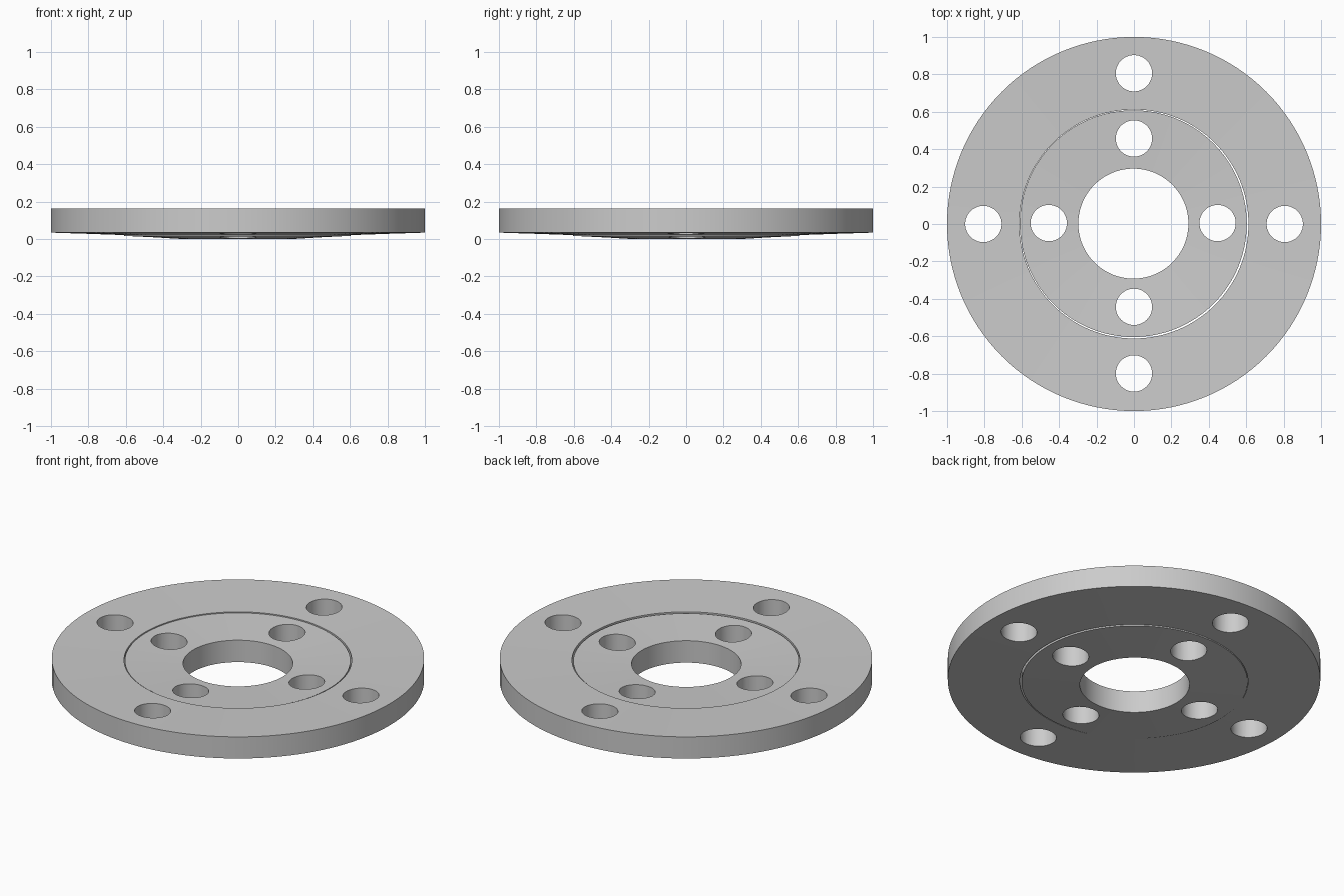
import bpy, bmesh, math
from mathutils import Matrix

if "Cube" in bpy.data.objects:
    bpy.data.objects.remove(bpy.data.objects["Cube"])

SEG = 128


def revolve(name, profile, offset=(0, 0)):
    """Closed ring from an (r, z) cross-section."""
    bm = bmesh.new()
    loops = []
    for i in range(SEG):
        a = 2 * math.pi * i / SEG
        loops.append([bm.verts.new((r * math.cos(a) + offset[0],
                                    r * math.sin(a) + offset[1], z)) for r, z in profile])
    n = len(profile)
    for i in range(SEG):
        a, b = loops[i], loops[(i + 1) % SEG]
        for j in range(n):
            k = (j + 1) % n
            bm.faces.new((a[j], b[j], b[k], a[k]))
    bmesh.ops.recalc_face_normals(bm, faces=bm.faces)
    me = bpy.data.meshes.new(name)
    bm.to_mesh(me)
    bm.free()
    ob = bpy.data.objects.new(name, me)
    bpy.context.collection.objects.link(ob)
    return ob


def drill(ob, centres, radius):
    """Cut vertical through-holes at the given centres."""
    bm = bmesh.new()
    for x, y in centres:
        bmesh.ops.create_cone(bm, cap_ends=True, segments=48, radius1=radius,
                              radius2=radius, depth=0.6,
                              matrix=Matrix.Translation((x, y, 0.08)))
    me = bpy.data.meshes.new("hole_cutter")
    bm.to_mesh(me)
    bm.free()
    cutter = bpy.data.objects.new("hole_cutter", me)
    cutter.hide_render = True
    bpy.context.collection.objects.link(cutter)
    mod = ob.modifiers.new("holes", 'BOOLEAN')
    mod.operation = 'DIFFERENCE'
    mod.solver = 'EXACT'
    mod.object = cutter
    bpy.ops.object.select_all(action='DESELECT')
    ob.select_set(True)
    bpy.context.view_layer.objects.active = ob
    bpy.ops.object.modifier_apply(modifier=mod.name)
    bpy.data.objects.remove(cutter)
    bpy.ops.object.shade_smooth_by_angle(angle=math.radians(30))


# Outer ring, faces dished slightly toward the middle
outer = revolve("outer_ring", [(1.0, 0.034), (1.0, 0.162), (0.612, 0.151), (0.612, 0.021)])
drill(outer, [(0.806, 0), (-0.806, 0), (0, 0.806), (0, -0.799)], 0.097)

# Inner ring, nested with a hairline gap and a little lower
inner = revolve("inner_ring", [(0.606, 0.017), (0.606, 0.146), (0.294, 0.130), (0.294, 0.0)],
                offset=(-0.003, 0.002))
drill(inner, [(0.447, 0.005), (-0.455, 0.005), (0, 0.457), (0, -0.443)], 0.097)
